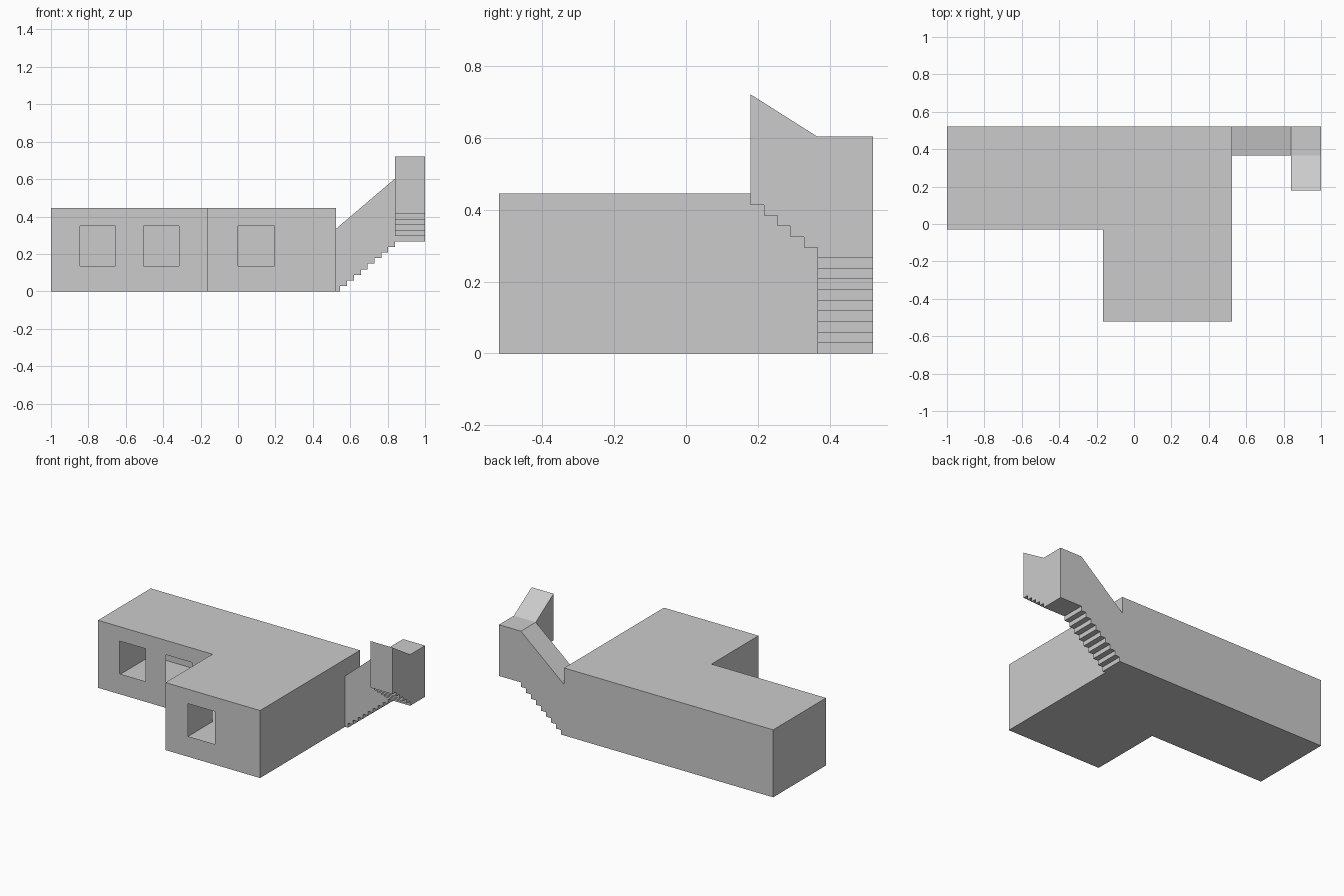
import bpy, bmesh

if "Cube" in bpy.data.objects:
    bpy.data.objects.remove(bpy.data.objects["Cube"])

plaster = bpy.data.materials.new("light grey plaster")
plaster.diffuse_color = (0.6, 0.6, 0.6, 1)
plaster.use_nodes = True
plaster.node_tree.nodes["Principled BSDF"].inputs["Base Color"].default_value = plaster.diffuse_color

RISE, RUN = 0.0295, 0.0367
BACK, H = 0.52, 0.445
X0, X1, X2 = 0.525, 0.84, 1.0       # house wall, landing start, landing end
Y0, Y1 = 0.18, 0.365                # upper flight end, landing front


def face(bm, pts):
    bm.faces.new([bm.verts.new(p) for p in pts])


def finish(name, bm):
    bmesh.ops.remove_doubles(bm, verts=bm.verts, dist=0.0005)
    bmesh.ops.recalc_face_normals(bm, faces=bm.faces)
    me = bpy.data.meshes.new(name)
    bm.to_mesh(me)
    bm.free()
    me.materials.append(plaster)
    ob = bpy.data.objects.new(name, me)
    bpy.context.collection.objects.link(ob)


def wall(bm, p, q, holes=()):
    """Thin upright wall from p to q; holes are (axis, a, b, z0, z1)."""
    ax = 0 if abs(p[0] - q[0]) > 1e-6 else 1
    lo, hi = sorted((p[ax], q[ax]))
    us = sorted({lo, hi, *[u for h in holes for u in h[:2]]})
    zs = sorted({0, H, *[z for h in holes for z in h[2:]]})
    pt = (lambda u, z: (u, p[1], z)) if ax == 0 else (lambda u, z: (p[0], u, z))
    for a, b in zip(us, us[1:]):
        for c, d in zip(zs, zs[1:]):
            if any(h[0] <= a and b <= h[1] and h[2] <= c and d <= h[3] for h in holes):
                continue
            face(bm, [pt(a, c), pt(b, c), pt(b, d), pt(a, d)])


def sweep(bm, lower, upper, a, b, to_point):
    """Flight shell: two side walls, stepped underside and sloping roof."""
    for w in (a, b):
        face(bm, [to_point(u, z, w) for u, z in lower + upper[::-1]])
    for line in (lower, upper):
        for (u, z), (v, t) in zip(line, line[1:]):
            face(bm, [to_point(u, z, a), to_point(v, t, a),
                      to_point(v, t, b), to_point(u, z, b)])


# hollow L-shaped house with window openings and a doorway to the stairs
outline = [(-1, -0.03), (-0.165, -0.03), (-0.165, -BACK), (X0, -BACK),
           (X0, BACK), (-1, BACK)]
sill, head = 0.135, 0.35
openings = {0: [(-0.845, -0.655, sill, head), (-0.505, -0.315, sill, head)],
            2: [(0.0, 0.195, sill, head)],
            3: [(Y1, BACK, 0, 0.335)]}
bm = bmesh.new()
for i, p in enumerate(outline):
    wall(bm, p, outline[(i + 1) % 6], openings.get(i, ()))
for z in (0, H):
    face(bm, [(x, y, z) for x, y in outline])
finish("house_shell", bm)

# enclosed stairwell: lower flight, landing, upper flight
bm = bmesh.new()
steps = [(X0, 0)]
for k in range(9):
    x = X1 - (8 - k) * RUN
    steps += [(x, k * RISE), (x, (k + 1) * RISE)]
sweep(bm, steps, [(X0, 0.335), (X1, 0.603)], Y1, BACK, lambda u, z, w: (u, w, z))

base = 9 * RISE
for z in (base, 0.603):
    face(bm, [(X1, Y1, z), (X2, Y1, z), (X2, BACK, z), (X1, BACK, z)])
face(bm, [(X2, Y1, base), (X2, BACK, base), (X2, BACK, 0.603), (X2, Y1, 0.603)])
face(bm, [(X1, BACK, base), (X2, BACK, base), (X2, BACK, 0.603), (X1, BACK, 0.603)])

tread = (Y1 - Y0) / 5
steps = [(Y1, base)]
for k in range(5):
    z = base + (k + 1) * RISE
    steps += [(Y1 - k * tread, z), (Y1 - (k + 1) * tread, z)]
sweep(bm, steps, [(Y1, 0.603), (Y0, 0.72)], X1, X2, lambda u, z, w: (w, u, z))
top = base + 5 * RISE
face(bm, [(X1, Y0, top), (X2, Y0, top), (X2, Y0, 0.72), (X1, Y0, 0.72)])
finish("stairwell", bm)
